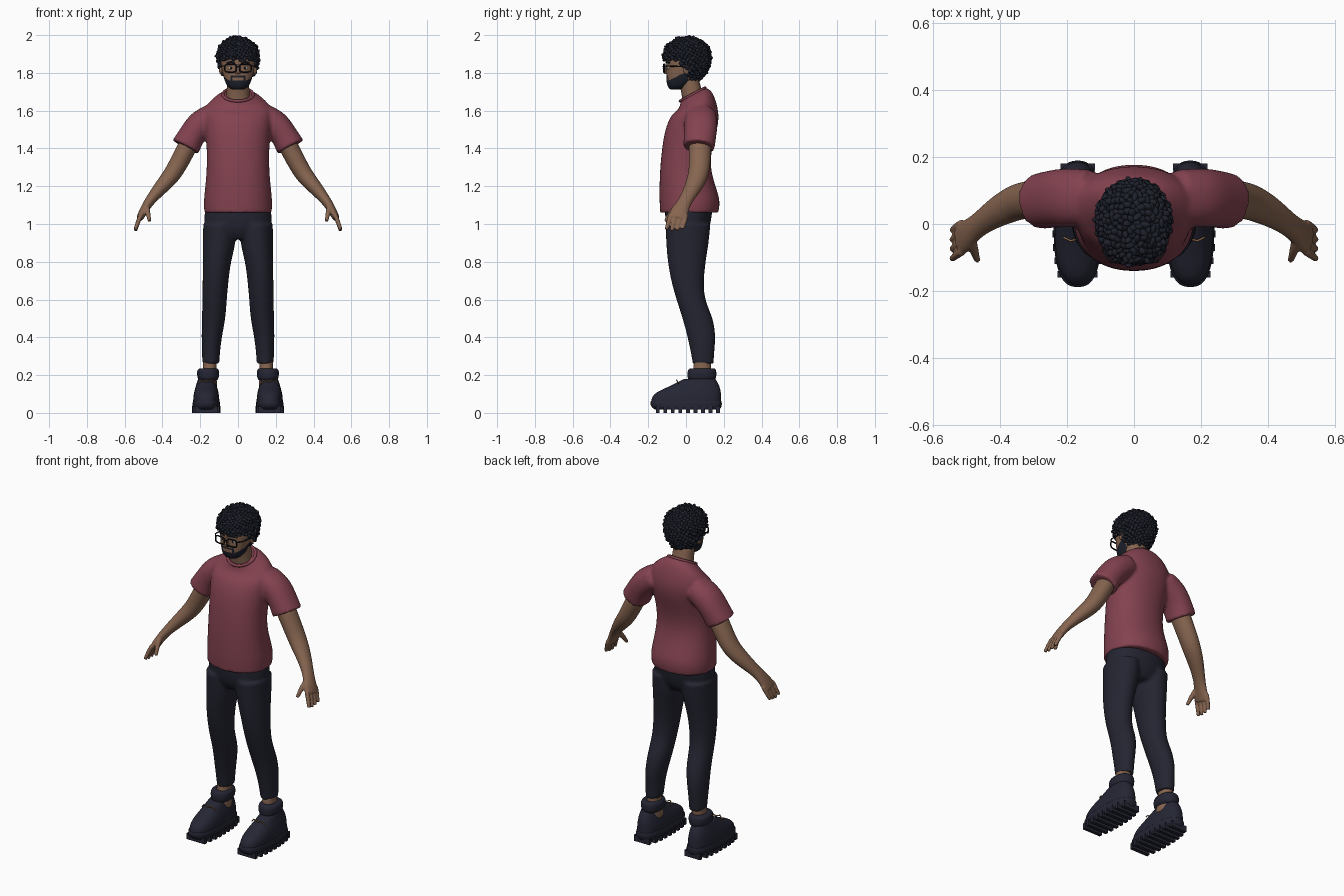
import bpy, bmesh, math, random
from mathutils import Vector, Matrix

cube = bpy.data.objects.get("Cube")
if cube:
    bpy.data.objects.remove(cube)
random.seed(4)
SIDES = (("left", 1), ("right", -1))


def material(name, *rgb):
    m = bpy.data.materials.new(name)
    m.use_nodes = True
    m.diffuse_color = (*rgb, 1)
    bsdf = m.node_tree.nodes["Principled BSDF"]
    bsdf.inputs["Base Color"].default_value = (*rgb, 1)
    bsdf.inputs["Roughness"].default_value = 0.8
    return m


SKIN = material("brown skin", 0.24, 0.13, 0.08)
SHIRT = material("maroon cotton", 0.23, 0.055, 0.08)
DENIM = material("dark denim", 0.017, 0.018, 0.03)
HAIR = material("black hair", 0.013, 0.015, 0.025)
SHOE = material("navy leather", 0.018, 0.019, 0.034)
FRAME = material("black frame", 0.008, 0.008, 0.012)
WHITE = material("eye white", 0.5, 0.47, 0.44)
LACE = material("tan lace", 0.25, 0.13, 0.06)


def finish(bm, name, mat):
    bmesh.ops.recalc_face_normals(bm, faces=bm.faces)
    mesh = bpy.data.meshes.new(name)
    bm.to_mesh(mesh)
    bm.free()
    mesh.materials.append(mat)
    mesh.polygons.foreach_set("use_smooth", [True] * len(mesh.polygons))
    ob = bpy.data.objects.new(name, mesh)
    bpy.context.collection.objects.link(ob)
    return ob


def add_loft(bm, rings, s=1, flat=True, p=2.2, n=24):
    """Skin rings of (x, y, z, half width, half depth, optional tilt)."""
    crease = bm.edges.layers.float.get("crease_edge") or bm.edges.layers.float.new("crease_edge")
    centres = [Vector((r[0] * s, r[1], r[2])) for r in rings]
    loops = []
    for i, r in enumerate(rings):
        u, v = Vector((1, 0, 0)), Vector((0, 1, 0))
        if not flat:
            t = (centres[min(i + 1, len(rings) - 1)] - centres[max(i - 1, 0)]).normalized()
            u = v.cross(t).normalized()
            v = t.cross(u)
        if len(r) > 5:
            v = v + Vector((0, 0, r[5]))
        loop = []
        for k in range(n):
            a = math.tau * k / n
            c, d = math.cos(a), math.sin(a)
            c, d = (math.copysign(abs(q) ** (2 / p), q) for q in (c, d))
            loop.append(bm.verts.new(centres[i] + u * c * r[3] + v * d * r[4]))
        loops.append(loop)
    for a, b in zip(loops, loops[1:]):
        for k in range(n):
            j = (k + 1) % n
            bm.faces.new((a[k], a[j], b[j], b[k]))
    for loop in (loops[0], loops[-1]):
        for e in bm.faces.new(loop).edges:
            e[crease] = 1


def subdivide(ob, levels=2):
    m = ob.modifiers.new("Rounding", "SUBSURF")
    m.levels = m.render_levels = levels
    return ob


def fuse(ob, voxel, rounds):
    """Blend overlapping lofts into one continuous surface."""
    subdivide(ob)
    m = ob.modifiers.new("Fuse", "REMESH")
    m.mode, m.voxel_size, m.use_smooth_shade = "VOXEL", voxel, True
    m = ob.modifiers.new("Relax", "SMOOTH")
    m.factor, m.iterations = 0.5, rounds


def loft(name, rings, mat, s=1, **kw):
    bm = bmesh.new()
    add_loft(bm, rings, s, **kw)
    return subdivide(finish(bm, name, mat))


def span(rows, x=0):
    """Rings from (z, half width, front y, back y, optional tilt) rows."""
    return [(x, (f + b) / 2, z, w, (b - f) / 2, *tilt) for z, w, f, b, *tilt in rows]


def wire(name, points, radius, mat, cyclic=False):
    cu = bpy.data.curves.new(name, "CURVE")
    cu.dimensions, cu.bevel_depth, cu.bevel_resolution = "3D", radius, 2
    cu.use_fill_caps = True
    sp = cu.splines.new("POLY")
    sp.points.add(len(points) - 1)
    for q, co in zip(sp.points, points):
        q.co = (*co, 1)
    sp.use_cyclic_u = cyclic
    cu.materials.append(mat)
    ob = bpy.data.objects.new(name, cu)
    bpy.context.collection.objects.link(ob)


def ball(name, centre, size, mat):
    bm = bmesh.new()
    bmesh.ops.create_uvsphere(bm, u_segments=20, v_segments=12, radius=1,
                              matrix=Matrix.Translation(centre) @ Matrix.Diagonal((*size, 1)))
    return finish(bm, name, mat)


# Shirt: torso with both sleeves, and a neckband
bm = bmesh.new()
add_loft(bm, span([(1.06, .18, -.138, .172), (1.12, .184, -.142, .185), (1.2, .174, -.142, .157),
                   (1.3, .166, -.138, .128), (1.4, .166, -.128, .137), (1.5, .176, -.113, .167),
                   (1.58, .186, -.08, .178), (1.63, .172, -.045, .157, .3),
                   (1.67, .118, -.03, .135, .5), (1.687, .082, -.03, .10, .53)]))
for side, s in SIDES:
    add_loft(bm, [(.13, .077, 1.57, .07, .085), (.2, .079, 1.53, .078, .09),
                  (.245, .075, 1.47, .07, .086), (.278, .068, 1.408, .078, .084)], s, flat=False)
fuse(finish(bm, "shirt", SHIRT), .009, 5)
band = [(.08 * math.cos(a), .035 + .066 * math.sin(a), 1.686 + .035 * math.sin(a))
        for a in (math.tau * k / 32 for k in range(32))]
wire("neckband", band, .008, SHIRT, True)

# Trousers: hips and both legs
bm = bmesh.new()
add_loft(bm, span([(.92, .11, -.07, .09), (.96, .17, -.1, .12), (1.02, .183, -.112, .135),
                   (1.09, .174, -.112, .142)]))
for side, s in SIDES:
    x_rows = [(1, .097, .088, -.11, .13), (.9, .098, .088, -.106, .122), (.8, .112, .074, -.098, .104),
              (.7, .119, .069, -.08, .094), (.6, .124, .065, -.052, .097), (.5, .128, .063, -.018, .147),
              (.4, .14, .054, .008, .158), (.32, .143, .048, .025, .15), (.26, .144, .045, .035, .147)]
    add_loft(bm, [span([(z, w, f, b)], x)[0] for z, x, w, f, b in x_rows], s, p=2)
fuse(finish(bm, "trousers", DENIM), .009, 4)

# Arms with palm, fingers and thumb
for side, s in SIDES:
    bm = bmesh.new()
    add_loft(bm, [(.22, .075, 1.5, .05, .06), (.268, .075, 1.41, .052, .06), (.335, .072, 1.28, .049, .056),
                  (.375, .054, 1.23, .044, .052), (.415, .033, 1.185, .037, .045),
                  (.47, -.006, 1.12, .026, .034), (.5, -.033, 1.07, .023, .046),
                  (.52, -.045, 1.03, .018, .052)], s, flat=False, p=2)
    for i in range(4):
        y, tip = -.086 + .028 * i, .962 + .007 * abs(i - 1.3)
        add_loft(bm, [(.513, y + .004, 1.05, .013, .013), (.53, y - .006, 1.01, .013, .013),
                      (.543, y - .018, tip, .010, .010)], s, flat=False, p=2, n=10)
    add_loft(bm, [(.487, -.04, 1.1, .017, .018), (.477, -.082, 1.06, .014, .015),
                  (.468, -.108, 1.015, .010, .010)], s, flat=False, p=2, n=10)
    fuse(finish(bm, side + "_arm", SKIN), .005, 3)

# Ankles, boots, padded cuffs, soles and laces
for side, s in SIDES:
    loft(side + "_ankle", span([(.13, .04, .02, .13), (.2, .036, .035, .13), (.3, .036, .045, .135)], .15),
         SKIN, s)
    loft(side + "_boot", span([(.04, .07, -.185, .188), (.08, .07, -.186, .188), (.11, .065, -.16, .186),
                               (.135, .058, -.1, .18), (.16, .05, -.05, .17), (.18, .044, -.01, .155)], .168),
         SHOE, s, p=2.5)
    loft(side + "_boot_cuff", span([(.172, .045, .015, .15), (.182, .057, .008, .16), (.21, .06, .006, .162),
                                    (.229, .057, .01, .16), (.236, .046, .02, .15)], .158), SHOE, s)
    loft(side + "_sole", span([(.018, .066, -.165, .178), (.03, .073, -.186, .19),
                               (.055, .073, -.192, .192), (.064, .07, -.186, .188)], .168), SHOE, s, p=2.7)
    bm = bmesh.new()
    for i in range(9):
        y = -.15 + .04 * i
        w = .15 * (1 - abs(y / .2) ** 2.7) ** .37
        bmesh.ops.create_cube(bm, size=1, matrix=Matrix.Translation((.168 * s, y, .018))
                              @ Matrix.Diagonal((w, .02, .036, 1)))
    treads = finish(bm, side + "_treads", SHOE)
    treads.data.polygons.foreach_set("use_smooth", [False] * len(treads.data.polygons))
    for k in (-1, 1):
        wire(side + "_lace", [(.165 * s, -.045, .165), (.165 * s + .025 * k, -.05, .175),
                              (.165 * s + .045 * k, -.04, .155)], .0035, LACE)

# Neck and head, with the beard coloured along the jaw line
loft("neck", [(0, .045, 1.62, .068, .06), (0, .035, 1.68, .061, .056), (0, .01, 1.78, .058, .055)], SKIN)
head = loft("head", span([(1.712, .03, -.08, -.03), (1.72, .05, -.094, .0), (1.745, .066, -.103, .03),
                          (1.78, .077, -.105, .06), (1.82, .087, -.103, .085), (1.86, .092, -.106, .095),
                          (1.9, .092, -.103, .1), (1.94, .075, -.08, .08), (1.965, .04, -.04, .05)]),
            SKIN, n=32)
subdivision = head.modifiers[0]
subdivision.levels = 3
bpy.context.view_layer.update()
baked = bpy.data.meshes.new_from_object(head.evaluated_get(bpy.context.evaluated_depsgraph_get()))
head.modifiers.clear()
head.data = baked
baked.materials.append(HAIR)
for f in baked.polygons:
    x, y, z = f.center
    jaw = y < .01 and z < 1.757 + .5 * max(0, y + .095)
    moustache = y < -.07 and abs(x) < .036 and 1.775 < z < 1.786
    corners = y < -.06 and .03 < abs(x) < .04 and z < 1.786
    f.material_index = int(jaw or moustache or corners)
loft("nose", [(0, -.097, 1.845, .008, .008), (0, -.106, 1.82, .011, .012), (0, -.11, 1.805, .016, .014),
              (0, -.101, 1.793, .012, .01)], SKIN, n=12)

# Eyes, ears and spectacles
for side, s in SIDES:
    ball(side + "_eye", (.036 * s, -.09, 1.826), (.015, .01, .009), WHITE)
    ball(side + "_pupil", (.036 * s, -.097, 1.826), (.006, .005, .006), FRAME)
    ball(side + "_ear", (.091 * s, .004, 1.82), (.01, .018, .028), SKIN)
    wire(side + "_brow", [(.016 * s, -.104, 1.853), (.036 * s, -.102, 1.858), (.058 * s, -.087, 1.853)],
         .005, HAIR)
    rim = []
    for k in range(28):
        c, d = math.cos(math.tau * k / 28), math.sin(math.tau * k / 28)
        dx = math.copysign(abs(c) ** .55, c) * .031
        rim.append(((.039 + dx) * s, -.119 + .12 * (dx + .03), 1.825 + math.copysign(abs(d) ** .55, d) * .021))
    wire(side + "_rim", rim, .004, FRAME, True)
    wire(side + "_temple", [(.07 * s, -.111, 1.836), (.09 * s, -.085, 1.836), (.096 * s, .01, 1.832)],
         .0035, FRAME)
wire("bridge", [(-.009, -.119, 1.832), (0, -.121, 1.834), (.009, -.119, 1.832)], .0035, FRAME)


# Hair: a close cap covered in small curls
def has_hair(p):
    return p.z > (1.868 if p.y < -.035 else 1.83 if p.y < .005 else 1.768)


def scalp(d, grow=0):
    rz = .1 if d.z > 0 else .14
    return Vector((d.x * (.106 + grow), .006 + d.y * (.122 + grow), 1.886 + d.z * (rz + grow)))


bm = bmesh.new()
bmesh.ops.create_icosphere(bm, subdivisions=5, radius=1)
for v in bm.verts:
    v.co = scalp(v.co, -.004)
bmesh.ops.delete(bm, geom=[v for v in bm.verts if not has_hair(v.co)], context="VERTS")
finish(bm, "hair_cap", HAIR)

bm = bmesh.new()
COUNT = 520
for i in range(COUNT):
    h = 1 - 2 * (i + .5) / COUNT
    a = i * math.pi * (3 - math.sqrt(5))
    r = math.sqrt(1 - h * h)
    p = scalp(Vector((r * math.cos(a), r * math.sin(a), h)), random.uniform(-.006, .003))
    if has_hair(p):
        turn = Matrix.Rotation(random.uniform(0, math.tau), 4, Vector(random.choices((-1, .3, 1), k=3)))
        size = Matrix.Diagonal((random.uniform(.014, .019), .011, .009, 1))
        bmesh.ops.create_icosphere(bm, subdivisions=2, radius=1, matrix=Matrix.Translation(p) @ turn @ size)
finish(bm, "hair_curls", HAIR)
